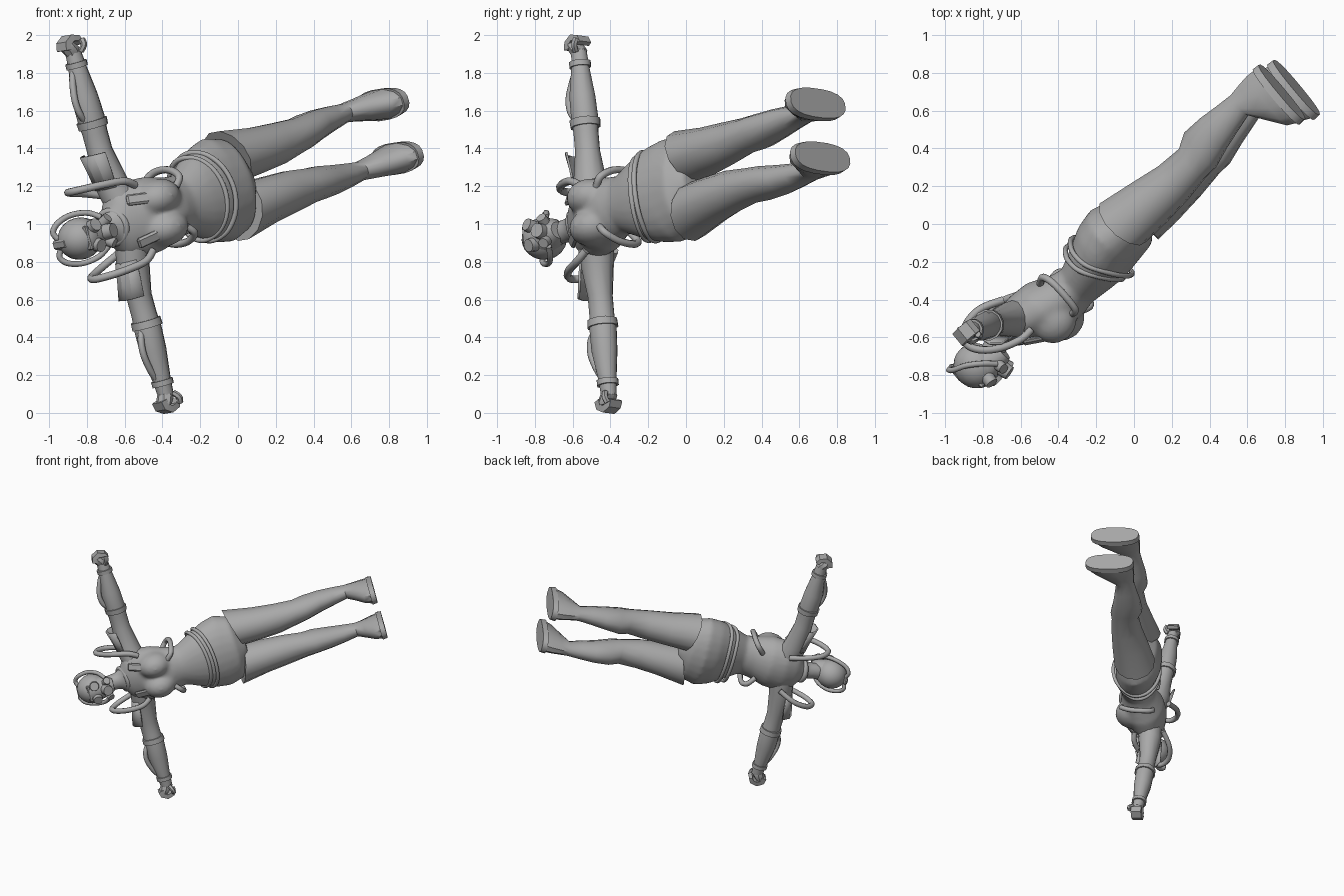
import bpy, bmesh, math
from mathutils import Vector, Matrix

if "Cube" in bpy.data.objects:
    bpy.data.objects.remove(bpy.data.objects["Cube"])

# Body frame: local x = figure's left, -y = forward, z = up along the spine
U = Vector((-0.727, -0.638, -0.252)).normalized()
S = Vector((-0.265, -0.088, 0.96))
S = (S - U * S.dot(U)).normalized()
F = S.cross(U)
POSE = Matrix((S, -F, U)).transposed().to_4x4()
POSE.translation = S * 1.168 + F * 0.08 - U * 1.43

grey = bpy.data.materials.new("plain grey")
grey.diffuse_color = (0.4, 0.4, 0.4, 1)
grey.use_nodes = True
grey.node_tree.nodes["Principled BSDF"].inputs["Base Color"].default_value = grey.diffuse_color
TAU = math.tau


def finish(bm, name, angle=35):
    bmesh.ops.recalc_face_normals(bm, faces=bm.faces)
    me = bpy.data.meshes.new(name)
    bm.to_mesh(me)
    bm.free()
    me.materials.append(grey)
    ob = bpy.data.objects.new(name, me)
    bpy.context.collection.objects.link(ob)
    ob.matrix_world = POSE
    bpy.ops.object.select_all(action='DESELECT')
    ob.select_set(True)
    bpy.context.view_layer.objects.active = ob
    bpy.ops.object.shade_smooth_by_angle(angle=math.radians(angle))
    return ob


def skin(name, rings, closed=False, angle=35):
    """Bridge rings of points; cap the ends unless the loft is closed."""
    bm = bmesh.new()
    vs = [[bm.verts.new(p) for p in r] for r in rings]
    n = len(vs[0])
    for a, b in zip(vs, vs[1:] + (vs[:1] if closed else [])):
        for i in range(n):
            j = (i + 1) % n
            bm.faces.new((a[i], a[j], b[j], b[i]))
    if not closed:
        bm.faces.new(vs[0])
        bm.faces.new(vs[-1])
    return finish(bm, name, angle)


def sq(v, p):
    return math.copysign(abs(v) ** p, v)


def upright(name, secs, n=16, sx=1, tilt=0, angle=35, p=1.0):
    """Sections (z, x, forward, half width, half depth); tilt slopes the first one, p < 1 squares them."""
    rings = []
    for k, (z, x, f, rx, ry) in enumerate(secs):
        t = tilt if k == 0 else 0
        rings.append([(sx * (x + rx * sq(math.cos(a), p)), -f + ry * sq(math.sin(a), p),
                       z + t * rx * math.cos(a) + t * .25 * ry * math.sin(a))
                      for a in (TAU * (i + .5) / n for i in range(n))])
    return skin(name, rings, angle=angle)


def sideways(name, secs, sx, n=12):
    """Sections (x, z, forward, half height, half depth) along an arm."""
    return skin(name, [[(sx * x, -f + ry * math.cos(TAU * i / n), z + rz * math.sin(TAU * i / n))
                        for i in range(n)] for x, z, f, rz, ry in secs])


def tube(name, pts, r, sx=1, cyclic=False, n=8):
    """Smooth hose through (x, forward, z) points."""
    p = [Vector((sx * x, -f, z)) for x, f, z in pts]
    m, path = len(p), []
    for i in range(m if cyclic else m - 1):
        q = [p[(i + d) % m] if cyclic else p[min(max(i + d, 0), m - 1)] for d in (-1, 0, 1, 2)]
        for k in range(6):
            t = k / 6
            path.append(0.5 * (2 * q[1] + (q[2] - q[0]) * t + (2 * q[0] - 5 * q[1] + 4 * q[2] - q[3]) * t * t
                               + (3 * q[1] - q[0] - 3 * q[2] + q[3]) * t ** 3))
    if not cyclic:
        path.append(p[-1])
    rings, side = [], None
    for i, c in enumerate(path):
        d = ((path[(i + 1) % len(path)] - path[i - 1]) if cyclic or 0 < i < len(path) - 1
             else (path[1] - c if i == 0 else c - path[i - 1])).normalized()
        side = d.orthogonal() if side is None else side - d * side.dot(d)
        side.normalize()
        up = d.cross(side)
        rings.append([c + r * (side * math.cos(TAU * j / n) + up * math.sin(TAU * j / n)) for j in range(n)])
    return skin(name, rings, cyclic, 50)


def ball(name, c, r, segs=20):
    bm = bmesh.new()
    bmesh.ops.create_uvsphere(bm, u_segments=segs, v_segments=segs // 2, radius=1,
                              matrix=Matrix.Translation((c[0], -c[1], c[2])) @ Matrix.Diagonal((*r, 1)))
    return finish(bm, name)


def block(name, c, size, rot=(0, 0, 0), bevel=0.0):
    bm = bmesh.new()
    bmesh.ops.create_cube(bm, size=1)
    for v in bm.verts:
        v.co = Vector(v.co[k] * size[k] for k in range(3))
    if bevel:
        bmesh.ops.bevel(bm, geom=bm.edges[:], offset=bevel, segments=1, affect='EDGES')
    R = Matrix.Rotation(rot[2], 4, 'Z') @ Matrix.Rotation(rot[1], 4, 'Y') @ Matrix.Rotation(rot[0], 4, 'X')
    bm.transform(Matrix.Translation((c[0], -c[1], c[2])) @ R)
    return finish(bm, name, 20)


def can(name, c, r, depth, aim):
    """Cylinder pointing along aim = (x, forward, z)."""
    bm = bmesh.new()
    q = Vector((aim[0], -aim[1], aim[2])).to_track_quat('Z', 'Y').to_matrix().to_4x4()
    bmesh.ops.create_cone(bm, cap_ends=True, segments=14, radius1=r, radius2=r * 0.85, depth=depth,
                          matrix=Matrix.Translation((c[0], -c[1], c[2])) @ q)
    return finish(bm, name)


# Torso from hips to neck, with the chest blended in
chest = [ball("chest", (s * .083, .155, 1.778), (.1, .127, .128)) for s in (1, -1)]
torso = upright("torso", [(1.06, 0, .03, .08, .09), (1.14, 0, .03, .25, .16), (1.25, 0, .025, .285, .183),
                          (1.35, 0, .045, .265, .18), (1.45, 0, .07, .225, .153), (1.58, 0, .095, .158, .118),
                          (1.66, 0, .095, .17, .135), (1.78, 0, .07, .205, .162), (1.90, 0, .045, .21, .142),
                          (1.99, 0, .035, .175, .108), (2.04, 0, .035, .095, .08), (2.08, 0, .04, .065, .065),
                          (2.20, 0, .06, .06, .06)], n=24, angle=50)
for ob in chest:
    ob.select_set(True)
bpy.ops.object.join()
blend = torso.modifiers.new("blend", 'REMESH')
blend.mode, blend.voxel_size, blend.use_smooth_shade = 'VOXEL', .014, True
soft = torso.modifiers.new("soften", 'SMOOTH')
soft.factor, soft.iterations = .5, 10

# Hip belts dipping at the front, and collar
for k, (z0, grow) in enumerate(((1.46, 0), (1.41, .015))):
    tube(f"belt_{k}", [((.225 + grow) * math.cos(a), .065 + (.16 + grow) * math.sin(a),
                        z0 - .09 * max(math.sin(a), -.2)) for a in (TAU * i / 12 for i in range(12))],
         .014, cyclic=True)
tube("collar", [(.085 * math.cos(a), .04 + .08 * math.sin(a), 2.035 - .03 * math.sin(a))
                for a in (TAU * i / 8 for i in range(8))], .02, cyclic=True)

for sx, tag in ((1, "left"), (-1, "right")):
    block(tag + "_chest_pocket", (sx * .11, .175, 1.92), (.06, .025, .13), (-.45, sx * .3, sx * .25), .01)

    # Thigh boot with sloping cuff, down to the instep
    upright(tag + "_boot", [(1.125, .152, .02, .15, .16), (.95, .136, .03, .128, .142),
                            (.78, .132, .035, .114, .12), (.63, .137, .025, .095, .106),
                            (.55, .142, 0, .092, .128), (.43, .153, -.02, .08, .108),
                            (.32, .158, -.03, .066, .088), (.22, .16, -.04, .052, .072),
                            (.155, .157, .0, .062, .125), (.09, .152, .04, .076, .175),
                            (.035, .148, .055, .084, .188)], n=12, sx=sx, tilt=.28, angle=40)
    upright(tag + "_sole", [(.0, .148, .055, .08, .19), (.04, .148, .055, .086, .193)], n=20, sx=sx, p=.8)

    # Arm, bands and forearm brace
    Z = 1.945
    sideways(tag + "_arm", [(.10, 1.91, .03, .10, .10), (.22, 1.935, .01, .092, .09), (.40, Z, 0, .07, .066),
                            (.50, Z, 0, .07, .066), (.58, Z, 0, .076, .072), (.70, Z + .004, 0, .074, .068),
                            (.86, Z, 0, .05, .048), (.95, Z, 0, .044, .04)], sx)
    sideways(tag + "_elbow_band", [(.53, Z, 0, .082, .08), (.57, Z, 0, .085, .083)], sx)
    sideways(tag + "_wrist_band", [(.86, Z, 0, .06, .058), (.89, Z, 0, .06, .058)], sx)
    tube(tag + "_forearm_brace", [(.58, .01, 2.0), (.63, .02, 2.03), (.70, .02, 2.037),
                                  (.78, .01, 2.015), (.84, 0, 1.985)], .018, sx)

    # Blocky fist: palm, curled fingers and thumb around a grip hole
    sideways(tag + "_palm", [(.92, Z, 0, .038, .036), (.95, Z + .005, 0, .052, .045),
                             (.98, Z + .025, 0, .045, .05), (.995, Z + .03, 0, .035, .045)], sx, 8)
    curl = [(.965, .055, .02), (1.0, .048, .02), (1.022, .012, .018), (1.01, -.03, .016), (.98, -.046, .014)]
    rings = []
    for k, (x, z, t) in enumerate(curl):
        a, b = curl[max(k - 1, 0)], curl[min(k + 1, 4)]
        d = Vector((b[0] - a[0], b[1] - a[1])).normalized() * t
        rings.append([(sx * (x + s * d.y), y, Z + z - s * d.x)
                      for s, y in ((1, -.044), (1, .044), (-1, .04), (-1, -.04))])
    skin(tag + "_fingers", rings, angle=25)
    tube(tag + "_thumb", [(.94, .04, Z - .02), (.97, .06, Z - .035), (1.0, .05, Z - .04)], .017, sx, n=6)

    # Flared shoulder plate over the top of the arm
    bm = bmesh.new()
    arcs = [[bm.verts.new((sx * x, -.01 + r * math.cos(a), 1.93 + h * math.sin(a)))
             for a in (math.pi * (.15 + .68 * i / 4) for i in range(5))]
            for x, r, h in ((.20, .10, .095), (.30, .108, .115), (.395, .115, .14))]
    for a, b in zip(arcs, arcs[1:]):
        for i in range(4):
            bm.faces.new((a[i], a[i + 1], b[i + 1], b[i]))
    plate = finish(bm, tag + "_shoulder_plate", 20)
    plate.modifiers.new("thickness", 'SOLIDIFY').thickness = .012

    # Hoses over the shoulder and round the waist
    tube(tag + "_shoulder_hose", [(.15, -.09, 1.90), (.20, -.13, 2.02), (.23, -.11, 2.13), (.24, -.04, 2.185),
                                  (.24, .035, 2.15), (.235, .10, 2.06), (.22, .135, 1.95), (.18, .13, 1.88)], .021, sx)
    tube(tag + "_waist_hose", [(.11, -.03, 1.70), (.17, -.04, 1.65), (.20, .02, 1.62), (.195, .12, 1.615),
                               (.155, .20, 1.63), (.11, .20, 1.67)], .02, sx)

    # Goggles, cheek filters and head hoses
    can(tag + "_goggle", (sx * .05, .165, 2.265), .04, .06, (sx * .3, 1, 0))
    can(tag + "_filter", (sx * .055, .155, 2.17), .032, .06, (sx * .7, 1, -.4))
    tube(tag + "_head_hose", [(.03, .0, 2.385), (.07, -.01, 2.395), (.11, .01, 2.365), (.132, .04, 2.29),
                              (.12, .09, 2.215), (.08, .135, 2.17)], .016, sx)

# Head, jaw, breathing mask and crown ridge
ball("head", (0, .06, 2.285), (.112, .122, .118), 24)
upright("jaw", [(2.12, 0, .10, .045, .05), (2.16, 0, .09, .075, .08), (2.26, 0, .08, .098, .10)], n=14)
can("mask_snout", (0, .175, 2.18), .045, .07, (0, 1, -.3))
block("brow_strap", (0, .162, 2.315), (.13, .03, .025), (.2, 0, 0), .006)
block("crown_ridge", (0, .02, 2.39), (.05, .11, .03), (0, 0, 0), .01)
